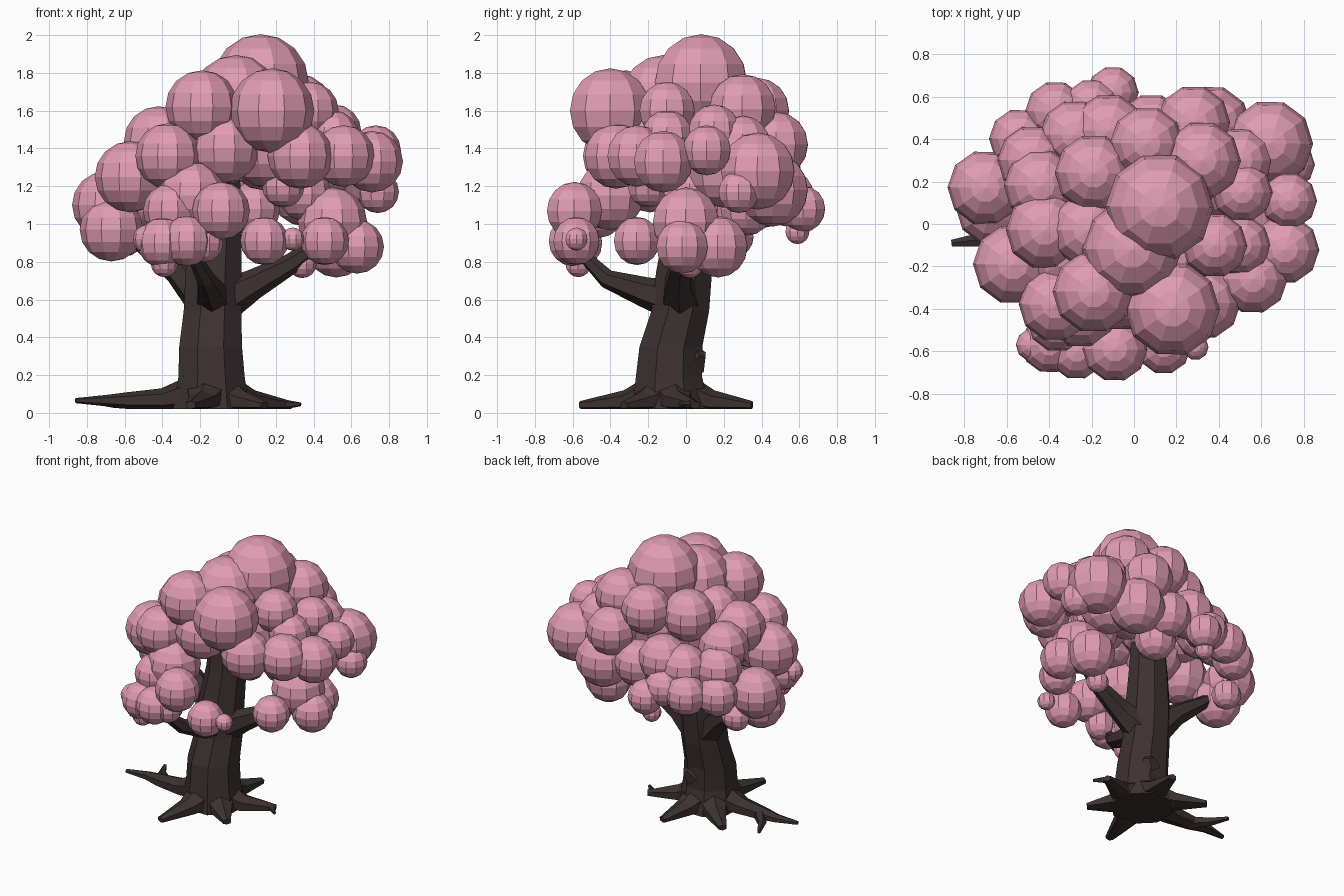
import bpy, bmesh, math
from mathutils import Vector, Matrix


def material(name, rgb):
    m = bpy.data.materials.new(name)
    m.diffuse_color = (*rgb, 1)
    return m


PINK = material("blossom pink", (0.75, 0.33, 0.45))
BARK = material("dark bark", (0.047, 0.031, 0.031))


def finish(bm, name, mat):
    bmesh.ops.recalc_face_normals(bm, faces=bm.faces)
    me = bpy.data.meshes.new(name)
    bm.to_mesh(me)
    bm.free()
    me.materials.append(mat)
    bpy.context.collection.objects.link(bpy.data.objects.new(name, me))


def limb(name, path, sides=6, flat=1.0, level=False):
    """Tapered faceted tube through (x, y, z, radius) points."""
    bm = bmesh.new()
    pts = [Vector(p[:3]) for p in path]
    rings = []
    for i, p in enumerate(pts):
        t = (pts[min(i + 1, len(pts) - 1)] - pts[max(i - 1, 0)]).normalized()
        if level:
            a, b = Vector((1, 0, 0)), Vector((0, 1, 0))
        else:
            a = t.cross(Vector((0, 0, 1))).normalized()
            b = a.cross(t)
        r = path[i][3]
        ring = []
        for k in range(sides):
            w = 2 * math.pi * (k + 0.5) / sides
            v = p + a * (r * math.cos(w)) + b * (r * flat * math.sin(w))
            v.z = max(v.z, 0.02)
            ring.append(bm.verts.new(v))
        rings.append(ring)
    for lo, hi in zip(rings, rings[1:]):
        for k in range(sides):
            j = (k + 1) % sides
            bm.faces.new((lo[k], lo[j], hi[j], hi[k]))
    bm.faces.new(rings[0])
    bm.faces.new(rings[-1])
    finish(bm, name, BARK)


def blossoms(name, balls):
    """Cluster of flat-faced spheres given as (x, y, z, radius)."""
    for i, (x, y, z, r) in enumerate(balls):
        bm = bmesh.new()
        m = Matrix.Translation((x, y, z)) @ Matrix.Rotation(0.3, 4, 'Z')
        bmesh.ops.create_uvsphere(bm, u_segments=10, v_segments=8,
                                  radius=r * 1.02, matrix=m)
        finish(bm, f"{name}_{i + 1}", PINK)


# Trunk, leaning slightly back
limb("trunk", [(-.14, -.08, .02, .22), (-.14, -.09, .19, .19), (-.145, -.08, .35, .18),
               (-.135, -.03, .54, .165), (-.13, -.01, .75, .16),
               (-.11, .02, 1.0, .14), (-.10, .03, 1.25, .12)], 8, level=True)

# Roots sloping from the trunk to tips on the ground
roots = [(-.19, -.32, -.25, -.56), (.02, -.22, .14, -.33),
         (.08, -.05, .28, .05), (-.09, .14, -.05, .35), (-.30, .08, -.46, .22)]
for i, (mx, my, tx, ty) in enumerate(roots):
    limb(f"root_{i + 1}", [(-.14 + (mx + .14) * .35, -.08 + (my + .08) * .35, .11, .13),
                           (mx, my, .06, .08), (tx, ty, .04, .03)], 6, .75)
limb("long_root", [(-.22, -.09, .11, .13), (-.40, -.09, .07, .08), (-.58, -.08, .065, .06),
                   (-.70, -.07, .065, .04), (-.86, -.09, .065, .018)], 6, .75)
limb("root_fork", [(-.56, -.07, .06, .045), (-.65, .03, .055, .03), (-.71, .15, .05, .014)], 5)
limb("root_twig", [(.22, .03, .045, .03), (.28, .01, .045, .02), (.33, -.04, .045, .01)], 5)

# Knot on the back of the trunk
limb("trunk_knot", [(-.10, .04, .27, .08), (-.06, .08, .32, .035)], 5)

# Branches
limb("front_branch", [(-.13, .0, .58, .12), (-.14, -.22, .64, .08), (-.17, -.42, .71, .05), (-.25, -.57, .86, .03)])
limb("right_branch", [(-.10, -.02, .58, .12), (.08, -.04, .68, .08), (.28, -.03, .79, .055), (.50, 0, .95, .03)])
limb("left_branch", [(-.15, 0, .58, .12), (-.32, .05, .76, .08), (-.50, .10, .89, .05), (-.66, .14, 1.02, .03)])

# Crown of the tree
blossoms("top_blossom", [
    (.12, .08, 1.75, .25), (.18, -.40, 1.6, .22), (-.01, -.12, 1.66, .23),
    (-.19, -.32, 1.62, .19), (-.19, .24, 1.57, .18), (.06, .38, 1.60, .17),
    (.32, .30, 1.61, .18), (.28, .48, 1.42, .17), (.38, -.10, 1.6, .15),
    (.51, .15, 1.49, .14), (.50, -.10, 1.46, .14), (-.22, -.03, 1.52, .17)])

# Middle ring
blossoms("middle_blossom", [
    (-.07, -.32, 1.40, .18), (-.37, -.38, 1.36, .17), (.33, -.37, 1.36, .17),
    (-.57, -.19, 1.25, .185), (-.42, -.03, 1.44, .18), (.56, -.26, 1.36, .16),
    (.71, -.12, 1.33, .16), (.73, .11, 1.39, .13), (.64, .38, 1.28, .20),
    (.74, .28, 1.17, .11), (-.44, .18, 1.38, .17), (-.12, .44, 1.30, .17),
    (.08, .45, 1.22, .16), (.36, .46, 1.18, .19), (-.28, .42, 1.27, .16),
    (-.48, .30, 1.27, .16), (.24, -.20, 1.2, .11), (.35, .02, 1.16, .14), (.5, .3, 1.42, .15)])

# Filling in the heart of the crown
blossoms("inner_blossom", [
    (-.12, .02, 1.40, .22), (.15, .12, 1.40, .22), (-.30, -.15, 1.30, .19),
    (.17, -.15, 1.40, .21), (.40, .20, 1.28, .19), (.08, .32, 1.08, .14)])

# Lower clusters: left, back, right, front
blossoms("left_blossom", [(-.70, .17, 1.10, .175), (-.67, .07, .97, .165),
                          (-.54, .40, 1.12, .14), (-.60, .26, .93, .10)])
blossoms("back_blossom", [
    (-.37, .53, 1.13, .14), (-.10, .62, 1.08, .12), (-.20, .55, 1.15, .13), (-.13, .59, .96, .065)])
blossoms("right_blossom", [
    (.50, .0, 1.01, .18), (.63, -.02, .88, .14), (.52, .17, .88, .16),
    (.46, -.26, .91, .125), (.34, .02, .79, .075)])
blossoms("front_blossom", [
    (-.09, -.59, 1.07, .15), (-.36, -.46, 1.07, .14), (-.25, -.40, 1.15, .18),
    (-.40, -.57, .90, .13), (-.27, -.60, .91, .13), (-.18, -.57, .90, .10),
    (-.39, -.57, .79, .07), (-.48, -.57, .92, .075), (.14, -.58, .91, .125), (.29, -.58, .92, .06)])
